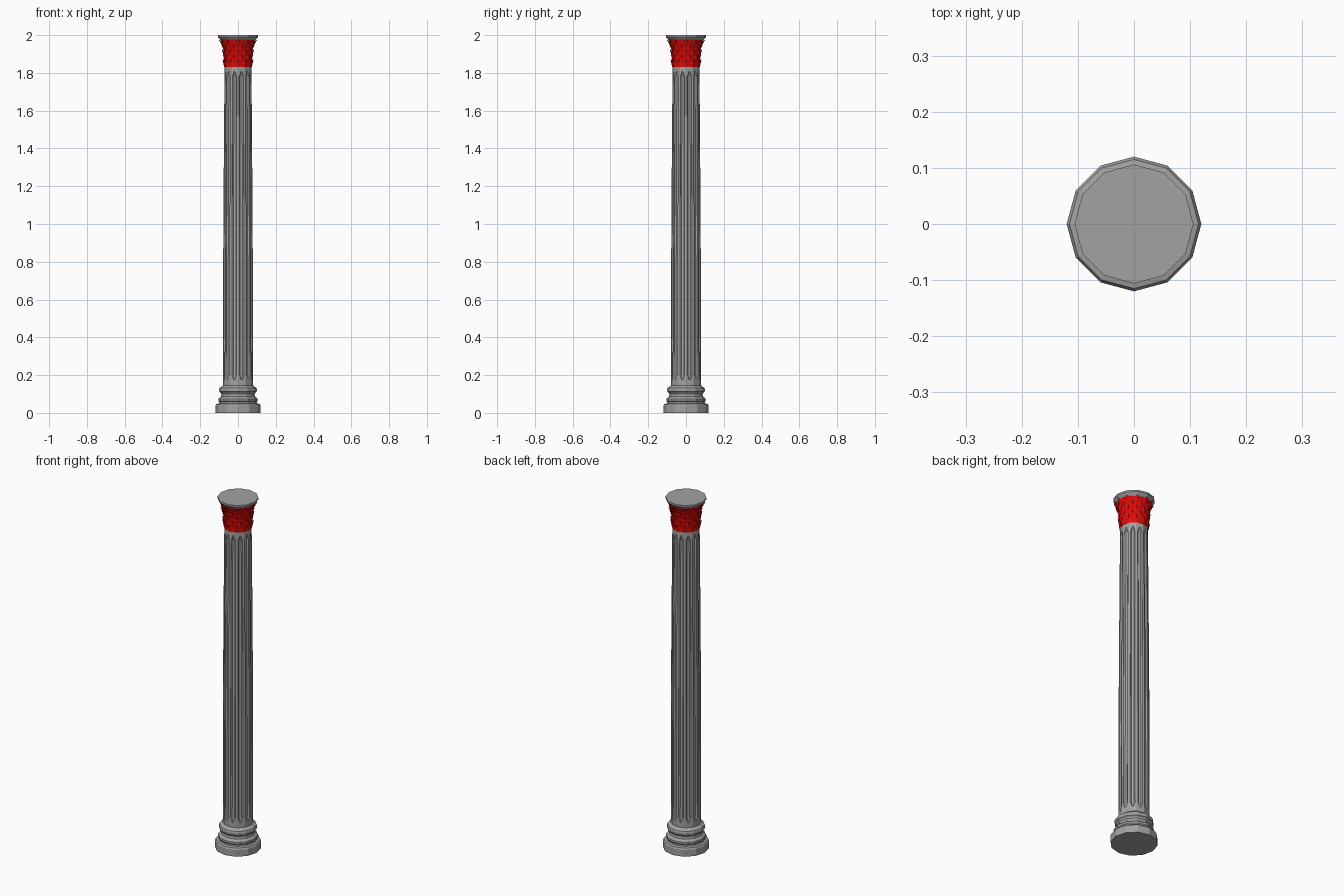
import bpy, bmesh
from math import sin, cos, pi, radians
from mathutils import Vector

if "Cube" in bpy.data.objects:
    bpy.data.objects.remove(bpy.data.objects["Cube"])

SIDES = 12


def material(name, rgb):
    m = bpy.data.materials.new(name)
    m.use_nodes = True
    m.diffuse_color = (*rgb, 1)
    m.node_tree.nodes["Principled BSDF"].inputs["Base Color"].default_value = (*rgb, 1)
    return m


STONE = material("grey stone", (0.36, 0.36, 0.36))
RED = material("red leaf", (0.75, 0.003, 0.003))


def finish(name, bm, mat):
    bmesh.ops.recalc_face_normals(bm, faces=bm.faces[:])
    mesh = bpy.data.meshes.new(name)
    bm.to_mesh(mesh)
    bm.free()
    mesh.materials.append(mat)
    obj = bpy.data.objects.new(name, mesh)
    bpy.context.collection.objects.link(obj)
    return obj


def polar(r, a, z):
    return Vector((r * cos(a), r * sin(a), z))


def lathe(profile):
    """Turn (radius, height) points into a closed twelve-sided solid."""
    bm = bmesh.new()
    rings = [[bm.verts.new(polar(r, 2 * pi * i / SIDES, z)) for i in range(SIDES)]
             for r, z in profile]
    for lo, hi in zip(rings, rings[1:]):
        for i in range(SIDES):
            j = (i + 1) % SIDES
            bm.faces.new((lo[i], lo[j], hi[j], hi[i]))
    bm.faces.new(rings[0][::-1])
    bm.faces.new(rings[-1])
    return bm


# Moulded base: plinth, two rounded rings and a hollow between them
base = [(0.12, 0), (0.12, 0.038), (0.115, 0.047), (0.101, 0.05), (0.099, 0.057),
        (0.104, 0.063), (0.104, 0.074), (0.098, 0.081), (0.09, 0.086),
        (0.088, 0.1), (0.092, 0.107), (0.099, 0.112), (0.1, 0.124),
        (0.097, 0.133), (0.086, 0.14), (0.079, 0.146)]
finish("base", lathe(base), STONE)

# Tapering shaft
shaft = finish("shaft", lathe([(0.079, 0.14), (0.078, 0.94), (0.074, 1.5), (0.071, 1.84)]), STONE)

# Flutes: a tall pointed-end cutter on every side of the shaft
bm = bmesh.new()
for i in range(SIDES):
    a = 2 * pi * (i + 0.5) / SIDES
    out, side = polar(1, a, 0), polar(1, a + pi / 2, 0)
    rings = []
    for z, r, w in ((0.17, 0.077, 0.002), (0.2, 0.0755, 0.013),
                    (1.78, 0.0685, 0.012), (1.81, 0.069, 0.002)):
        depth = 0.006 if w > 0.005 else 0.001
        pts = [(r + 0.012, -w), (r, -w), (r - depth, -w * 0.5),
               (r - depth, w * 0.5), (r, w), (r + 0.012, w)]
        rings.append([bm.verts.new(out * d + side * s + Vector((0, 0, z))) for d, s in pts])
    for lo, hi in zip(rings, rings[1:]):
        for k in range(6):
            bm.faces.new((lo[k], lo[(k + 1) % 6], hi[(k + 1) % 6], hi[k]))
    bm.faces.new(rings[0][::-1])
    bm.faces.new(rings[-1])
cutter = finish("flute_cutter", bm, STONE)
cutter.hide_render = True
cutter.hide_viewport = True
cut = shaft.modifiers.new("flutes", "BOOLEAN")
cut.operation = "DIFFERENCE"
cut.solver = "EXACT"
cut.object = cutter
bpy.context.view_layer.objects.active = shaft
bpy.ops.object.modifier_apply(modifier=cut.name)
bpy.data.objects.remove(cutter)

# Flaring red bell of the capital
bell = [(0.072, 1.83), (0.071, 1.87), (0.073, 1.91), (0.079, 1.945), (0.092, 1.98)]
finish("capital_bell", lathe(bell), RED)


def bell_radius(z):
    for (r0, z0), (r1, z1) in zip(bell, bell[1:]):
        if z <= z1:
            return r0 + (r1 - r0) * (z - z0) / (z1 - z0)
    return bell[-1][0]


# Staggered rows of folded leaves with tips curling outward
bm = bmesh.new()
for row in range(5):
    z = 1.83 + row * 0.026
    for i in range(SIDES):
        a = 2 * pi * (i + 0.5 * (row % 2)) / SIDES

        def point(da, dz, lift):
            return bm.verts.new(polar(bell_radius(z + dz) + lift, a + radians(da), z + dz))

        root, tip = point(0, 0, 0.001), point(0, 0.043, 0.011)
        ridge = point(0, 0.024, 0.007)
        left, right = ((point(s * 11, 0, 0.001), point(s * 14, 0.02, 0.003),
                        point(s * 9, 0.034, 0.005)) for s in (-1, 1))
        back = point(0, 0.03, -0.006)
        for edge in (left, right):
            loop = [root, *edge, tip]
            for p, q in zip(loop, loop[1:]):
                bm.faces.new((ridge, p, q))
                bm.faces.new((back, q, p))
finish("capital_leaves", bm, RED)

# Grey slab on top
finish("capital_slab", lathe([(0.091, 1.974), (0.099, 1.981), (0.106, 1.99), (0.106, 2.0)]), STONE)
